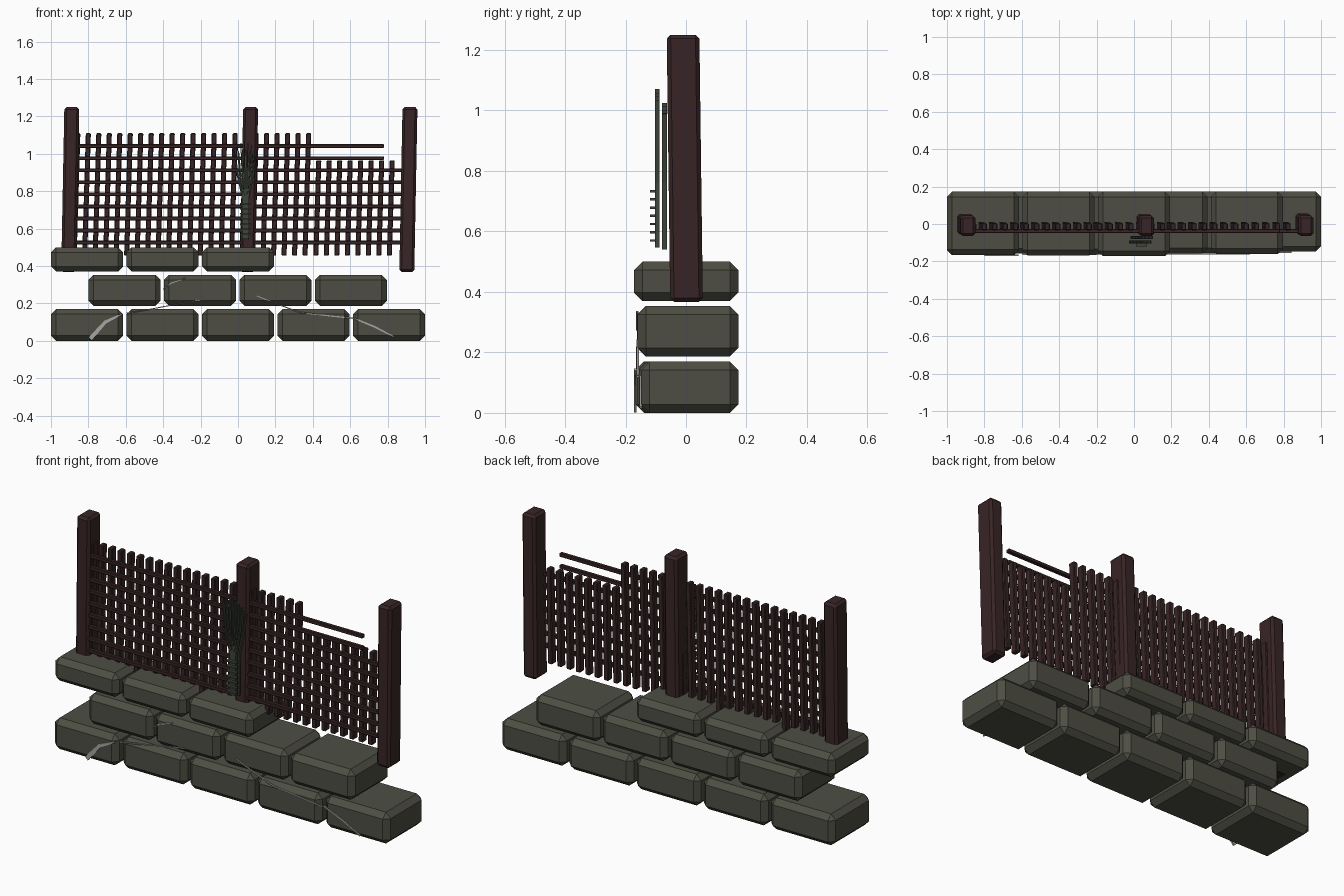
import bpy, bmesh
from mathutils import Vector

if "Cube" in bpy.data.objects:
    bpy.data.objects.remove(bpy.data.objects["Cube"])


def material(name, rgb):
    m = bpy.data.materials.new(name)
    m.diffuse_color = (*rgb, 1)
    m.use_nodes = True
    m.node_tree.nodes["Principled BSDF"].inputs["Base Color"].default_value = m.diffuse_color
    return m


STONE = material("mossy stone", (0.075, 0.076, 0.056))
WOOD = material("dark red wood", (0.040, 0.018, 0.019))
STRAW = material("grey green straw", (0.048, 0.056, 0.043))
CRACK = material("pale crack", (0.38, 0.38, 0.37))


def finish(name, bm, mat):
    bmesh.ops.recalc_face_normals(bm, faces=bm.faces[:])
    mesh = bpy.data.meshes.new(name)
    bm.to_mesh(mesh)
    bm.free()
    mesh.materials.append(mat)
    ob = bpy.data.objects.new(name, mesh)
    bpy.context.collection.objects.link(ob)
    return ob


def box(name, lo, hi, mat, bevel=0.0, lean=(0, 0)):
    """Chamfered box between two corners; lean shifts its top against its bottom."""
    lo, hi = Vector(lo), Vector(hi)
    mid, size = (lo + hi) / 2, hi - lo
    bm = bmesh.new()
    bmesh.ops.create_cube(bm, size=1)
    for v in bm.verts:
        v.co = Vector(a * b for a, b in zip(v.co, size))
    if bevel:
        bmesh.ops.bevel(bm, geom=bm.edges[:], offset=bevel, segments=1,
                        affect='EDGES', profile=0.5)
    for v in bm.verts:
        t = v.co.z / size.z
        v.co = v.co + mid + Vector((lean[0] * t, lean[1] * t, 0))
    return finish(name, bm, mat)


def ribbon(name, pts, widths, y, depth, mat):
    """Flat strip following (x, z) points in a front-facing plane."""
    bm = bmesh.new()
    rings = []
    for i, (x, z) in enumerate(pts):
        a, b = Vector(pts[max(i - 1, 0)]), Vector(pts[min(i + 1, len(pts) - 1)])
        d = (b - a).normalized()
        n = Vector((-d.y, d.x)) * widths[i] / 2
        rings.append([bm.verts.new((x + s * n.x, yy, z + s * n.y))
                      for s, yy in ((1, y), (-1, y), (-1, y + depth), (1, y + depth))])
    for r, q in zip(rings, rings[1:]):
        for k in range(4):
            bm.faces.new((r[k], r[(k + 1) % 4], q[(k + 1) % 4], q[k]))
    bm.faces.new(rings[0])
    bm.faces.new(rings[-1])
    return finish(name, bm, mat)


# Stone courses: first x, bottom z, top z, front y of each block
courses = [
    (-1.0, 0.0, 0.17, (-0.167, -0.156, -0.160, -0.156, -0.148)),
    (-0.8, 0.187, 0.353, (-0.158, -0.162, -0.157, -0.160)),
    (-1.0, 0.37, 0.50, (-0.165, -0.168, -0.172)),
]
for row, (x0, z0, z1, fronts) in enumerate(courses):
    for i, yf in enumerate(fronts):
        x = x0 + i * 0.4035
        box(f"stone_{row}_{i}", (x, yf, z0), (x + 0.386, 0.173, z1), STONE, 0.028)

# Leaning posts
for i, x in enumerate((-0.897, 0.059, 0.911)):
    box(f"post_{i}", (x - 0.04, -0.058, 0.367), (x + 0.04, 0.05, 1.25), WOOD,
        0.013, (0.017, -0.0115))

# Vertical slats, shorter past the broken corner
for i in range(-1, 30):
    x = -0.81 + 0.0561 * i
    top = 1.11 if i < 22 else 0.965
    box(f"slat_{i + 1}", (x - 0.0135, -0.03, 0.455), (x + 0.0135, 0.008, top), WOOD,
        0.004, (0.03 * (top - 0.455), -0.008))

# Horizontal slats, the two upper ones snapped off early
for k in range(9):
    z = 0.525 + 0.0645 * k
    end = 0.78 if k > 6 else 0.89
    box(f"rail_{k}", (-0.87, -0.048, z - 0.01), (end, -0.026, z + 0.01), WOOD, 0.003)

# Straw charm hung on the middle post: bound stem and fanned tips, two layers
for layer, (y, bottom, top) in enumerate(((-0.103, 0.547, 1.07), (-0.079, 0.54, 1.03))):
    for k in range(-3, 4):
        s = k + 0.4 * layer
        pts = [(0.04 + 0.005 * s, bottom), (0.04 + 0.005 * s, 0.76),
               (0.036 + 0.013 * s, 0.88), (0.034 + 0.019 * s, top - 0.012 * abs(s))]
        ribbon(f"straw_{layer}_{k + 3}", pts, [0.006, 0.006, 0.007, 0.005],
               y, 0.016, STRAW)

# Binding cords around the stem
for k in range(7):
    z = 0.57 + 0.0272 * k
    box(f"binding_{k}", (0.012, -0.119, z - 0.004), (0.07, -0.1, z + 0.004), STRAW)

# Cracks across the front of the stones
ribbon("left_crack", [(-0.79, 0.01), (-0.71, 0.10), (-0.62, 0.143)],
       [0.024, 0.018, 0.007], -0.172, 0.008, CRACK)
ribbon("left_crack_middle", [(-0.595, 0.148), (-0.50, 0.163), (-0.38, 0.186), (-0.2, 0.217)],
       [0.006, 0.005, 0.005, 0.004], -0.165, 0.008, CRACK)
ribbon("upper_crack", [(-0.40, 0.275), (-0.36, 0.307), (-0.28, 0.335)],
       [0.005, 0.005, 0.004], -0.165, 0.008, CRACK)
ribbon("right_crack", [(0.10, 0.24), (0.20, 0.20), (0.33, 0.152), (0.50, 0.132), (0.62, 0.12)],
       [0.004, 0.005, 0.006, 0.006, 0.007], -0.164, 0.008, CRACK)
ribbon("right_crack_end", [(0.62, 0.12), (0.73, 0.075), (0.84, 0.018)],
       [0.007, 0.010, 0.006], -0.154, 0.008, CRACK)
